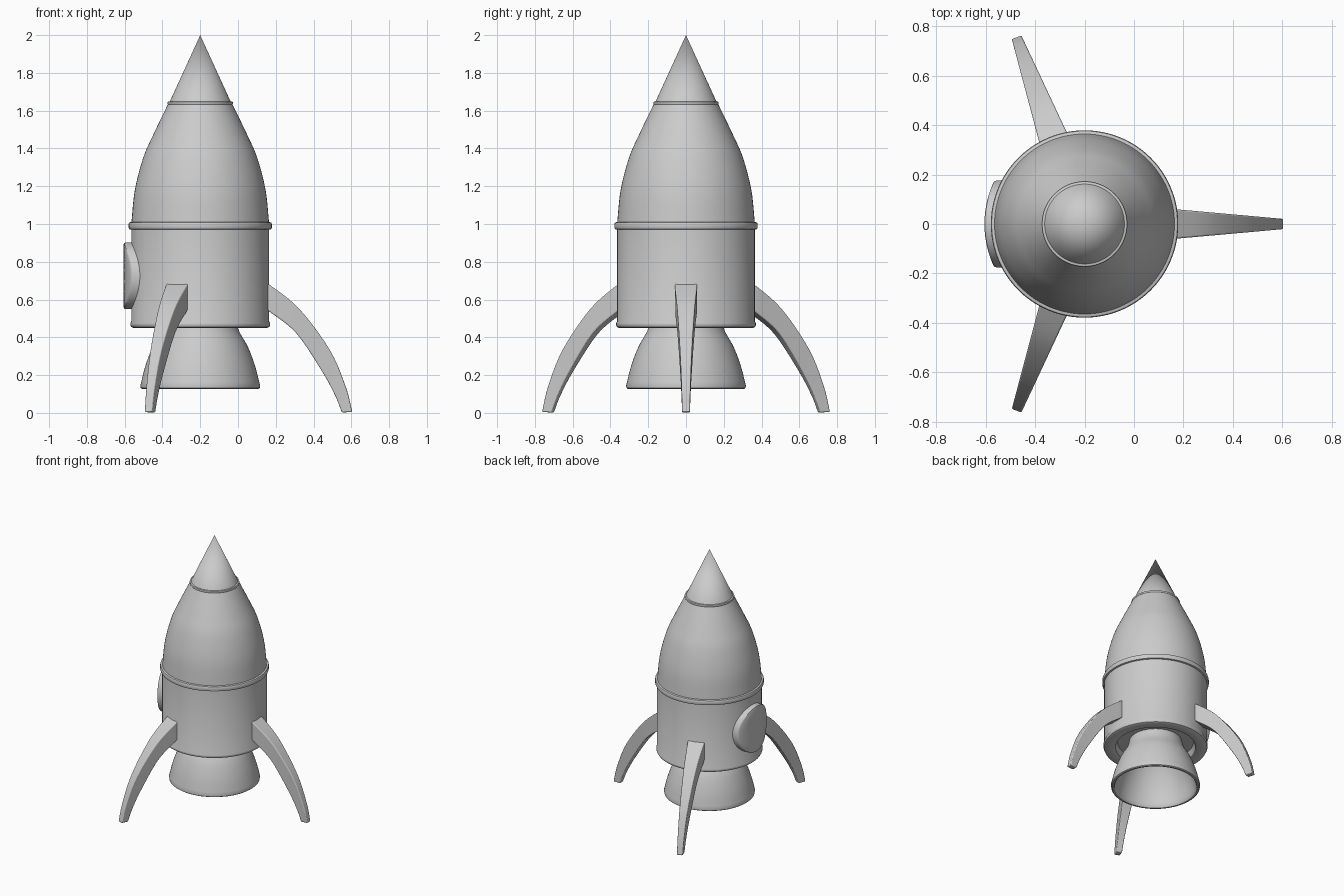
import bpy, bmesh, math
from mathutils import Matrix, Vector

if "Cube" in bpy.data.objects:
    bpy.data.objects.remove(bpy.data.objects["Cube"])

AXIS = -0.2      # x position of the rocket's axis
SEG = 96


def finish(name, bm, angle=35, bevel=0):
    bmesh.ops.recalc_face_normals(bm, faces=bm.faces)
    me = bpy.data.meshes.new(name)
    bm.to_mesh(me)
    bm.free()
    ob = bpy.data.objects.new(name, me)
    bpy.context.collection.objects.link(ob)
    if bevel:
        m = ob.modifiers.new("soft_edges", 'BEVEL')
        m.width, m.segments, m.limit_method = bevel, 3, 'ANGLE'
        m.angle_limit = math.radians(40)
    bpy.ops.object.select_all(action='DESELECT')
    ob.select_set(True)
    bpy.context.view_layer.objects.active = ob
    bpy.ops.object.shade_smooth_by_angle(angle=math.radians(angle))
    return ob


def smooth(pts, n=5):
    """Catmull-Rom curve through the points."""
    p = [Vector(q) for q in pts]
    p = [2 * p[0] - p[1]] + p + [2 * p[-1] - p[-2]]
    out = []
    for i in range(1, len(p) - 2):
        a, b, c, d = p[i - 1:i + 3]
        for k in range(n):
            t = k / n
            out.append(0.5 * (2 * b + (c - a) * t + (2 * a - 5 * b + 4 * c - d) * t * t
                              + (3 * b - a - 3 * c + d) * t ** 3))
    return [tuple(q) for q in out + [p[-2]]]


def lathe(name, profile, closed=False):
    """Spin an (r, z) profile round the rocket's axis."""
    bm = bmesh.new()
    vs = [bm.verts.new((r, 0, z)) for r, z in profile]
    es = [bm.edges.new(e) for e in zip(vs, vs[1:])]
    if closed:
        es.append(bm.edges.new((vs[-1], vs[0])))
    bmesh.ops.spin(bm, geom=vs + es, cent=(0, 0, 0), axis=(0, 0, 1),
                   angle=math.tau, steps=SEG, use_duplicate=False)
    bmesh.ops.remove_doubles(bm, verts=bm.verts, dist=1e-4)
    bmesh.ops.translate(bm, verts=bm.verts, vec=(AXIS, 0, 0))
    return finish(name, bm)


# Hull: recessed underside, lower rim, straight wall, tapering upper shell
shell = smooth([(0.365, 1.0), (0.346, 1.18), (0.302, 1.35), (0.25, 1.47), (0.168, 1.64)], 6)
lathe("hull", [(0, 0.5), (0.27, 0.5), (0.285, 0.455), (0.295, 0.45), (0.355, 0.45),
               (0.365, 0.455), (0.37, 0.465), (0.37, 0.475), (0.365, 0.485)]
      + shell + [(0, 1.64)])


# Raised bands
def band(name, r0, r1, z0, z1, b):
    lathe(name, [(r0, z0), (r1 - b, z0), (r1 - b * 0.3, z0 + b * 0.3), (r1, z0 + b),
                 (r1, z1 - b), (r1 - b * 0.3, z1 - b * 0.3), (r1 - b, z1), (r0, z1)], True)


band("waist_band", 0.34, 0.379, 0.97, 1.01, 0.01)
band("nose_band", 0.14, 0.173, 1.632, 1.648, 0.005)

# Nose cone
lathe("nose_cone", [(0, 1.64), (0.165, 1.64), (0, 2.0)])

# Hollow engine bell
outer = smooth([(0.185, 0.51), (0.205, 0.435), (0.252, 0.35), (0.29, 0.25), (0.317, 0.145)])
inner = smooth([(0.29, 0.135), (0.262, 0.25), (0.222, 0.35), (0.17, 0.44)])
lathe("engine_bell", [(0, 0.51)] + outer + [(0.315, 0.132), (0.308, 0.127), (0.297, 0.127)]
      + inner + [(0, 0.45)])

# Three curved landing fins
top = smooth([(0.335, 0.69), (0.375, 0.672), (0.525, 0.55), (0.685, 0.335), (0.77, 0.14), (0.805, 0.005)])
low = smooth([(0.335, 0.555), (0.375, 0.53), (0.51, 0.42), (0.645, 0.22), (0.715, 0.09), (0.75, 0.002)])
for label, deg in (("right", 0), ("back", 110), ("front", -110)):
    bm = bmesh.new()
    rings = []
    for (ro, zo), (ri, zi) in zip(top, low):
        t = max(0, (ro - 0.375) / 0.43)
        w = 0.059 - 0.038 * t
        rings.append([bm.verts.new(c) for c in
                      ((ro, -w, zo), (ro, w, zo), (ri, w, zi), (ri, -w, zi))])
    for a, b in zip(rings, rings[1:]):
        for i in range(4):
            j = (i + 1) % 4
            bm.faces.new((a[i], a[j], b[j], b[i]))
    bm.faces.new(rings[0])
    bm.faces.new(rings[-1])
    bm.transform(Matrix.Translation((AXIS, 0, 0)) @ Matrix.Rotation(math.radians(deg), 4, 'Z'))
    finish(label + "_fin", bm, 40, 0.008)

# Round hatch on the left, its face wrapped to the hull's curve
bm = bmesh.new()
loops = []
for r, reach in ((0.06, 0.405), (0.12, 0.405), (0.168, 0.405), (0.173, 0.403),
                 (0.176, 0.397), (0.176, 0.34)):
    loop = []
    for k in range(64):
        a = math.tau * k / 64
        y, z = r * math.cos(a), r * math.sin(a)
        loop.append(bm.verts.new((AXIS - math.sqrt(reach ** 2 - y * y), y, 0.725 + z)))
    loops.append(loop)
hub = bm.verts.new((AXIS - 0.405, 0, 0.725))
for k in range(64):
    j = (k + 1) % 64
    bm.faces.new((hub, loops[0][k], loops[0][j]))
    for a, b in zip(loops, loops[1:]):
        bm.faces.new((a[k], b[k], b[j], a[j]))
finish("round_hatch", bm, 35)
